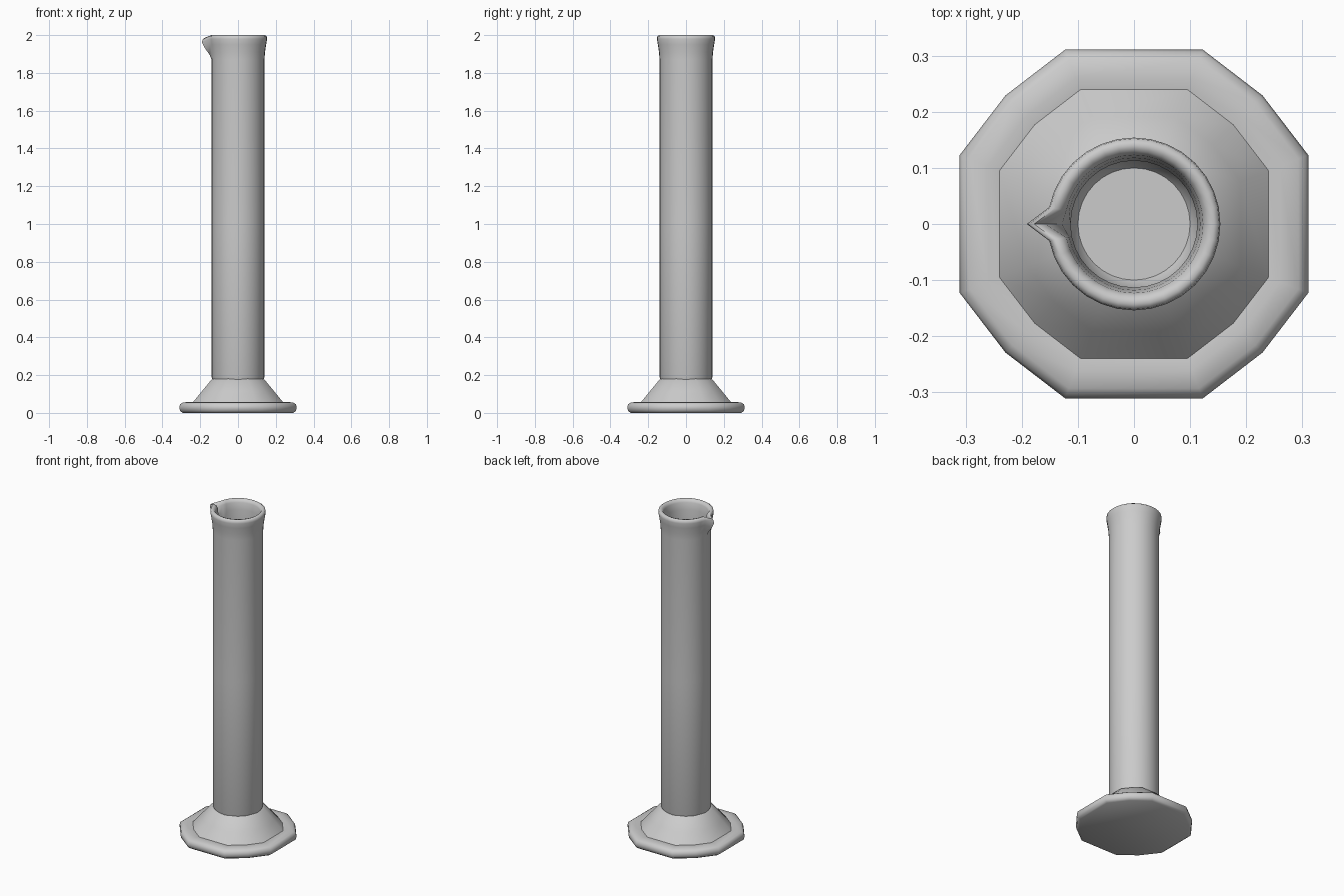
import bpy, bmesh, math

if "Cube" in bpy.data.objects:
    bpy.data.objects.remove(bpy.data.objects["Cube"])


def lathe(name, profile, point, n, smooth_angle):
    """Skin rings given by profile rows; both ends are capped."""
    bm = bmesh.new()
    rings = [[bm.verts.new(point(row, i)) for i in range(n)] for row in profile]
    for a, b in zip(rings, rings[1:]):
        for i in range(n):
            j = (i + 1) % n
            bm.faces.new((a[i], a[j], b[j], b[i]))
    bm.faces.new(list(reversed(rings[0])))
    bm.faces.new(rings[-1])
    bmesh.ops.recalc_face_normals(bm, faces=bm.faces)
    mesh = bpy.data.meshes.new(name)
    bm.to_mesh(mesh)
    bm.free()
    obj = bpy.data.objects.new(name, mesh)
    bpy.context.collection.objects.link(obj)
    bpy.ops.object.select_all(action='DESELECT')
    obj.select_set(True)
    bpy.context.view_layer.objects.active = obj
    bpy.ops.object.shade_smooth_by_angle(angle=math.radians(smooth_angle))
    return obj


# Foot: twelve-sided plate with a rounded edge, rising as a cone to the tube
BASE_ANGLES = [q * 90 + a for q in range(4) for a in (21.6, 45, 68.4)]


def base_point(row, i):
    r, z = row
    a = math.radians(BASE_ANGLES[i])
    k = 0.97 if i % 3 == 1 else 1.0
    return (r * k * math.cos(a), r * k * math.sin(a), z)


foot_profile = [
    (0.315, 0.0), (0.330, 0.010), (0.334, 0.028), (0.330, 0.045),
    (0.315, 0.055), (0.280, 0.058), (0.258, 0.055),
    (0.205, 0.115), (0.152, 0.175), (0.135, 0.182),
]
lathe("foot", foot_profile, base_point, 12, 45)

# Tube: hollow wall with flared lip; the vertex at -x is pulled out as a spout
SEGMENTS = 32


def tube_point(row, i):
    r, z, spout_r, spout_z = row
    a = 2 * math.pi * i / SEGMENTS
    if i == SEGMENTS // 2:
        r, z = spout_r, spout_z
    return (r * math.cos(a), r * math.sin(a), z)


def plain(r, z):
    return (r, z, r, z)


tube_profile = [
    plain(0.132, 0.165), plain(0.140, 0.19), plain(0.140, 1.00), plain(0.140, 1.87),
    (0.143, 1.91, 0.150, 1.895),
    (0.149, 1.95, 0.178, 1.935),
    (0.154, 1.98, 0.191, 1.962),
    (0.152, 1.994, 0.186, 1.978),
    (0.143, 2.00, 0.178, 1.985),
    (0.131, 1.997, 0.170, 1.980),
    (0.123, 1.982, 0.158, 1.960),
    (0.118, 1.94, 0.128, 1.920),
    plain(0.113, 1.87), plain(0.113, 1.00), plain(0.113, 0.22), plain(0.100, 0.20),
]
lathe("tube", tube_profile, tube_point, SEGMENTS, 50)
